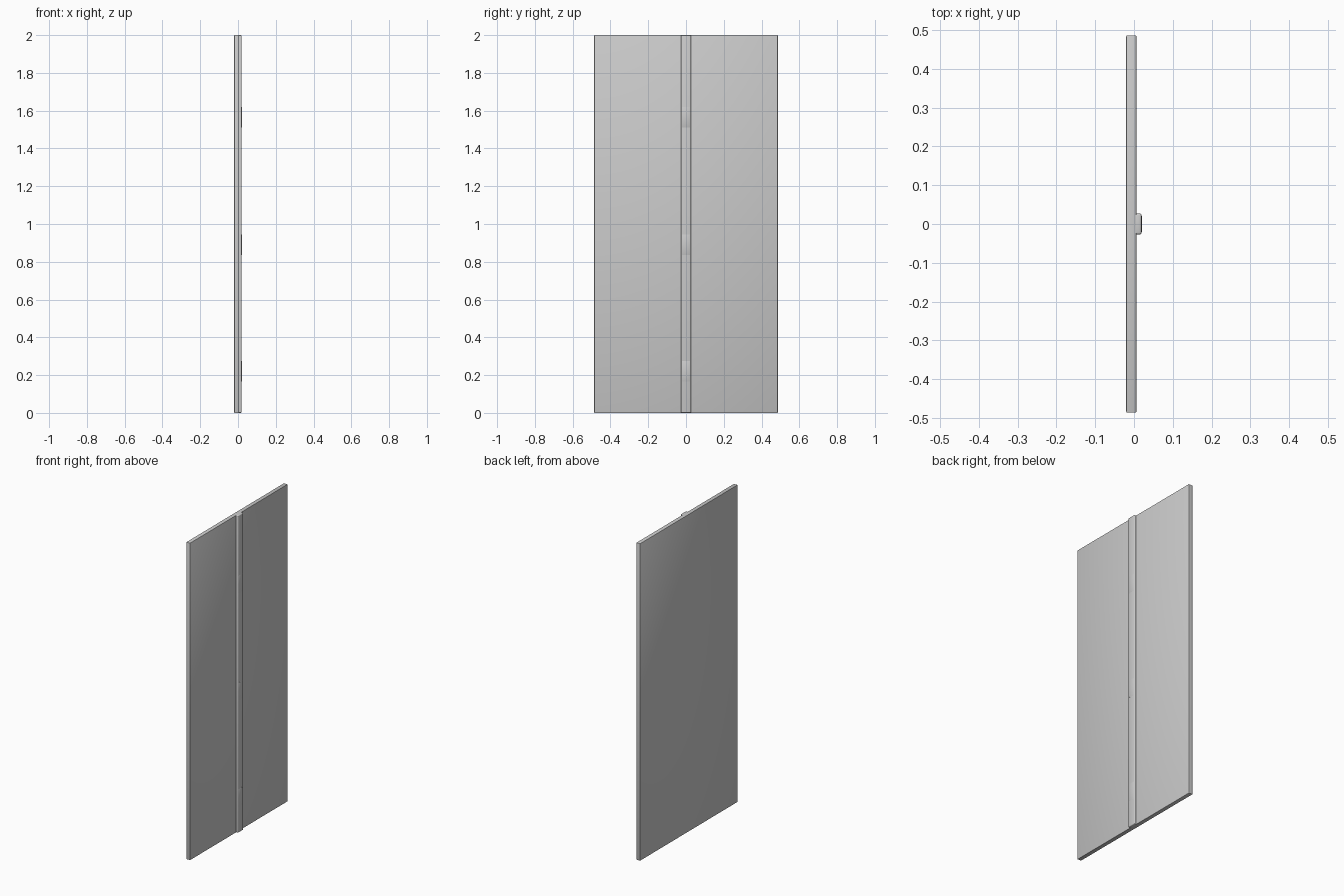
import bpy

if "Cube" in bpy.data.objects:
    bpy.data.objects.remove(bpy.data.objects["Cube"])


def box(name, x, y, z, bevel, segments=2):
    """Bevelled box spanning the given (min, max) ranges."""
    spans = (x, y, z)
    bpy.ops.mesh.primitive_cube_add(size=1, location=[(a + b) / 2 for a, b in spans])
    ob = bpy.context.object
    ob.name = name
    ob.scale = [b - a for a, b in spans]
    bpy.ops.object.transform_apply(location=False, rotation=False, scale=True)
    if bevel:
        mod = ob.modifiers.new("soft_edges", 'BEVEL')
        mod.width, mod.segments = bevel, segments
        bpy.ops.object.modifier_apply(modifier=mod.name)
    bpy.ops.object.shade_smooth_by_angle()
    return ob


# Main slab
box("door_panel", (-0.02, 0.006), (-0.486, 0.486), (0, 2), 0.002)

# Rounded strip running the full height of the front face
box("centre_strip", (0.002, 0.0195), (-0.027, 0.027), (0.0, 2.0), 0.005, 3)

# Three small fixing plates beside the strip
for i, z in enumerate((0.22, 0.89, 1.565)):
    box(f"fixing_plate_{i + 1}", (0.003, 0.02), (-0.022, 0.022), (z - 0.055, z + 0.055), 0.001)
